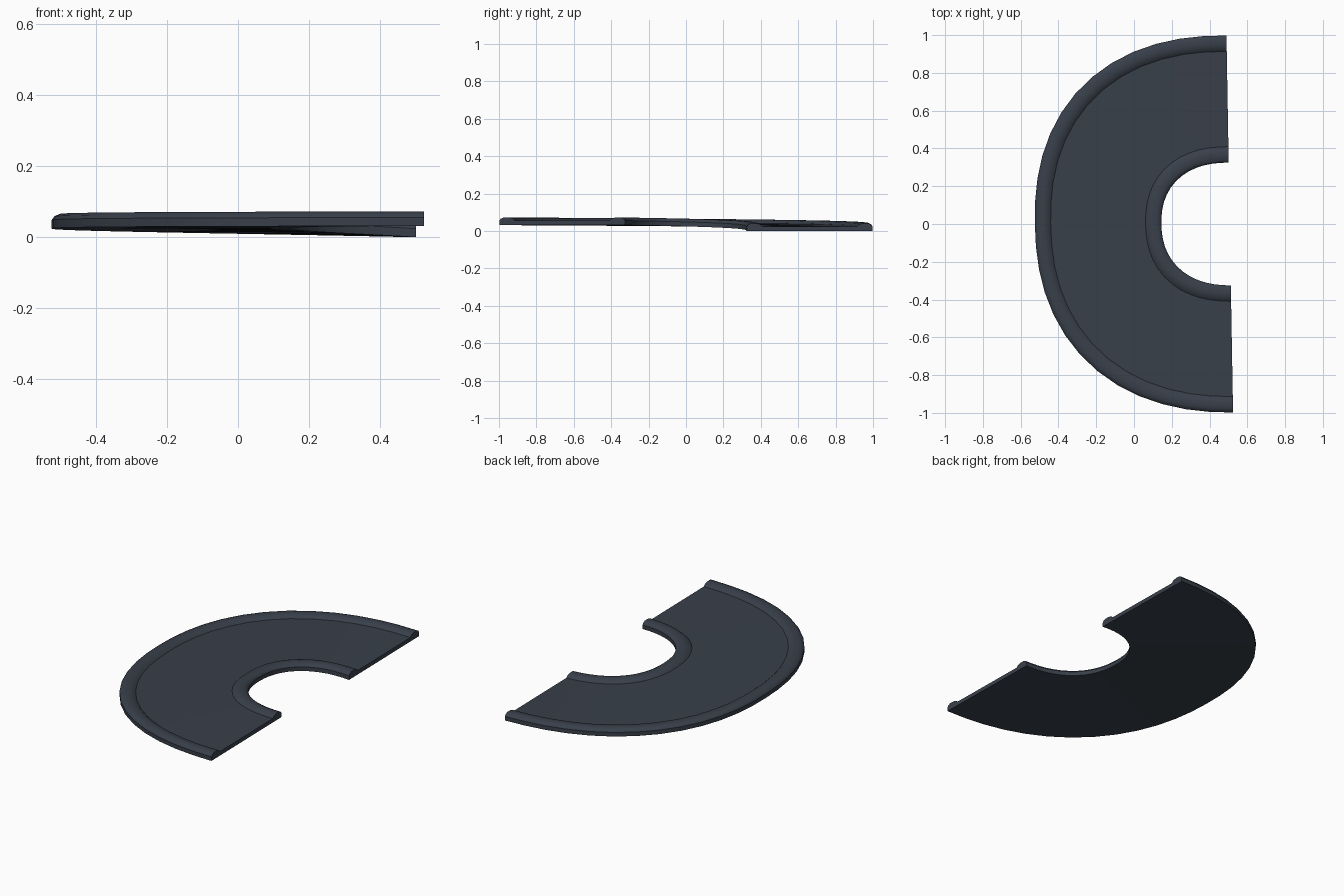
import bpy, bmesh, math

if "Cube" in bpy.data.objects:
    bpy.data.objects.remove(bpy.data.objects["Cube"])

SEGS = 26
POWER = 2.28                     # slightly squarer than a circle
INNER = (0.362, 0.325)           # half-axes of the inner edge
OUTER = (1.032, 0.998)           # half-axes of the outer edge
WIDTH = 0.67

slate = bpy.data.materials.new("dark_slate")
slate.diffuse_color = (0.04, 0.05, 0.068, 1)
slate.use_nodes = True
slate.node_tree.nodes["Principled BSDF"].inputs["Base Color"].default_value = slate.diffuse_color

# Rim cross-section: (distance from the edge, height)
rim = [(0, 0), (0, 0.024), (0.007, 0.034), (0.022, 0.041),
       (0.05, 0.041), (0.07, 0.036), (0.084, 0.024)]
section = rim + [(WIDTH - d, h) for d, h in reversed(rim)]


def place(s, d, h):
    """Point on the curve: s along the bend, d from the outer edge, h up."""
    ang = math.pi * (0.5 - s)
    c, n = math.cos(ang), math.sin(ang)
    r = (abs(c) ** POWER + abs(n) ** POWER) ** (-1 / POWER)
    w = d / WIDTH
    a = OUTER[0] + (INNER[0] - OUTER[0]) * w
    b = OUTER[1] + (INNER[1] - OUTER[1]) * w
    y = b * r * n
    x = 0.507 - 0.0175 * y - a * r * c
    z = 0.031 * (1 - (1 - s) ** 2.2)     # climbs, then levels out
    return x, y, z + h


# Sweep the section round the bend
bm = bmesh.new()
rows = [[bm.verts.new(place(i / SEGS, d, h)) for d, h in section]
        for i in range(SEGS + 1)]
count = len(section)
for r0, r1 in zip(rows, rows[1:]):
    for j in range(count):
        k = (j + 1) % count
        bm.faces.new((r0[j], r0[k], r1[k], r1[j]))

# End caps: two rims and the deck between them
m = len(rim)
for row in (rows[0], rows[-1]):
    bm.faces.new(row)
bmesh.ops.recalc_face_normals(bm, faces=bm.faces)

mesh = bpy.data.meshes.new("curved_track")
bm.to_mesh(mesh)
bm.free()
mesh.materials.append(slate)
track = bpy.data.objects.new("curved_track", mesh)
bpy.context.collection.objects.link(track)
bpy.context.view_layer.objects.active = track
track.select_set(True)
bpy.ops.object.shade_smooth_by_angle(angle=math.radians(30))
